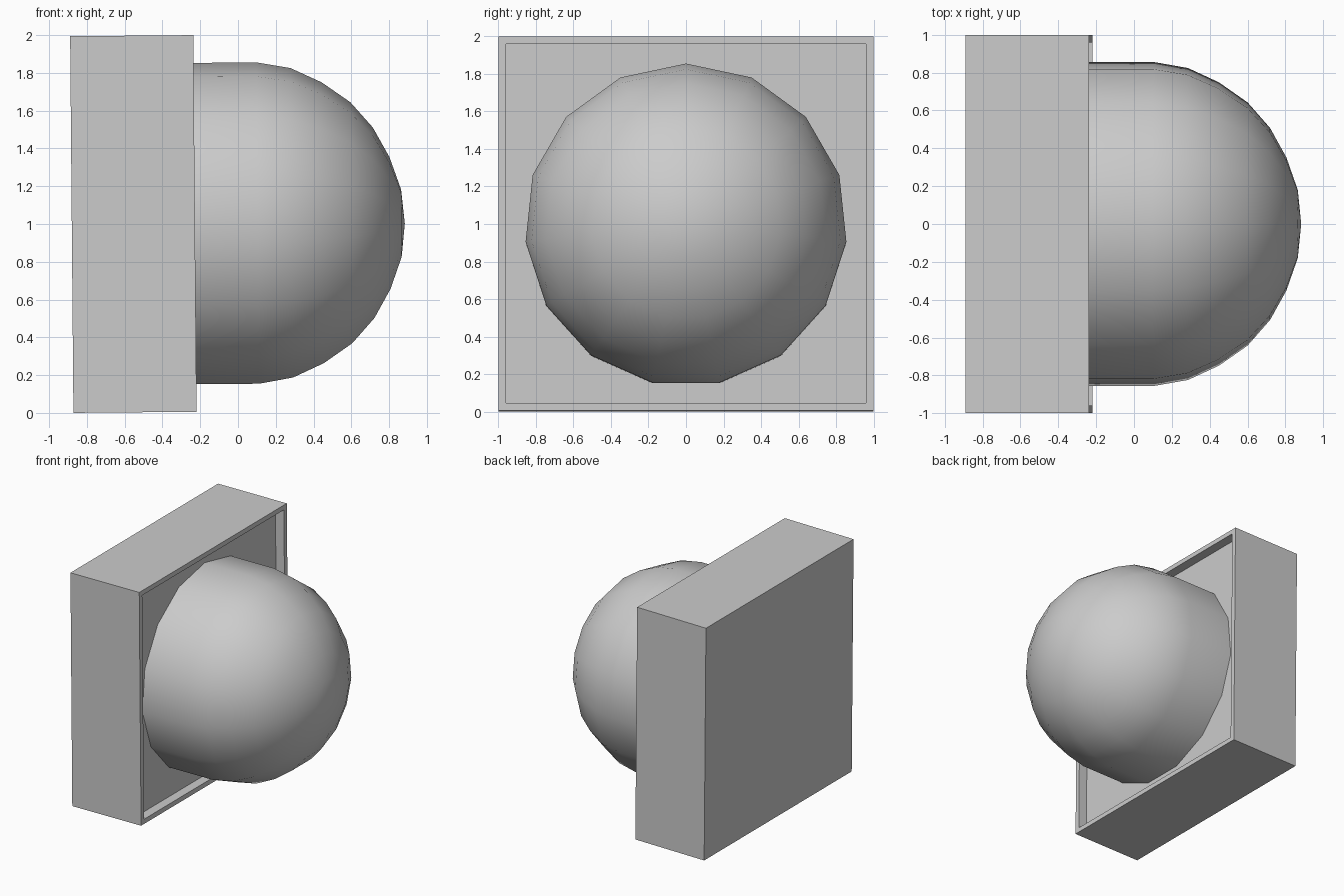
import bpy, bmesh
from math import radians, sin, cos, tau

if "Cube" in bpy.data.objects:
    bpy.data.objects.remove(bpy.data.objects["Cube"])

PIVOT = (-0.554, 0, 1.0)      # centre of the box
TILT = radians(-0.5)          # the whole model leans back very slightly


def make_object(name, bm):
    bmesh.ops.recalc_face_normals(bm, faces=bm.faces)
    mesh = bpy.data.meshes.new(name)
    bm.to_mesh(mesh)
    bm.free()
    obj = bpy.data.objects.new(name, mesh)
    bpy.context.collection.objects.link(obj)
    obj.location = PIVOT
    obj.rotation_euler.y = TILT
    return obj


# Square housing with a shallow recess in its +x face
bm = bmesh.new()
bmesh.ops.create_cube(bm, size=1)
bmesh.ops.scale(bm, vec=(0.652, 1.998, 1.994), verts=bm.verts)
bm.normal_update()
front = max(bm.faces, key=lambda f: f.calc_center_median().x)
bmesh.ops.inset_region(bm, faces=[front], thickness=0.057)
inner = bmesh.ops.extrude_discrete_faces(bm, faces=[front])["faces"][0]
bmesh.ops.translate(bm, vec=(-0.08, 0, 0), verts=inner.verts)
make_object("housing", bm)

# Dome: 15-sided lathe about x, given as (x, radius)
SIDES = 15
profile = [(-0.31, 0.86), (0.105, 0.86), (0.285, 0.828), (0.448, 0.752),
           (0.60, 0.645), (0.718, 0.51), (0.805, 0.352), (0.865, 0.18)]
bm = bmesh.new()
rings = []
for x, r in profile:
    rings.append([bm.verts.new((x - PIVOT[0], r * sin(tau * i / SIDES),
                                r * cos(tau * i / SIDES) - 0.01))
                  for i in range(SIDES)])
tip = bm.verts.new((0.883 - PIVOT[0], 0, -0.01))
for a, b in zip(rings, rings[1:]):
    for i in range(SIDES):
        j = (i + 1) % SIDES
        bm.faces.new((a[i], a[j], b[j], b[i]))
for i in range(SIDES):
    bm.faces.new((rings[-1][i], rings[-1][(i + 1) % SIDES], tip))
dome = make_object("dome", bm)
for p in dome.data.polygons:
    p.use_smooth = True
